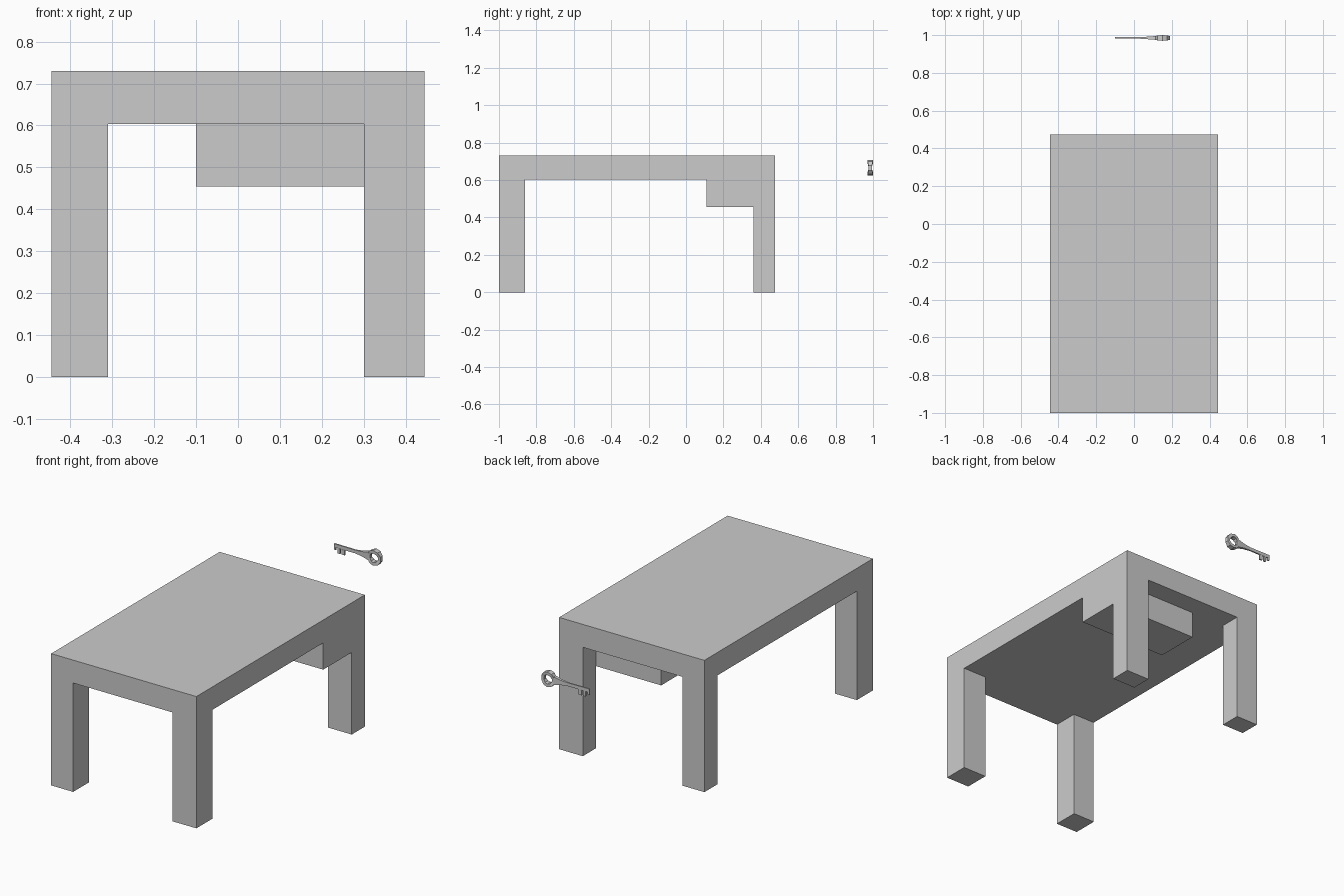
import bpy, bmesh, math

if "Cube" in bpy.data.objects:
    bpy.data.objects.remove(bpy.data.objects["Cube"])


def box(name, x, y, z):
    """Axis-aligned box from (min, max) ranges."""
    bm = bmesh.new()
    bmesh.ops.create_cube(bm, size=1)
    for v in bm.verts:
        v.co = [r[0] if c < 0 else r[1] for c, r in zip(v.co, (x, y, z))]
    return finish(name, bm)


def finish(name, bm):
    bmesh.ops.recalc_face_normals(bm, faces=bm.faces)
    me = bpy.data.meshes.new(name)
    bm.to_mesh(me)
    bm.free()
    ob = bpy.data.objects.new(name, me)
    bpy.context.collection.objects.link(ob)
    return ob


def fuse(base, parts):
    """Union the parts into base so flush faces become one surface."""
    for p in parts:
        mod = base.modifiers.new("union", "BOOLEAN")
        mod.operation, mod.solver, mod.object = "UNION", "EXACT", p
    deps = bpy.context.evaluated_depsgraph_get()
    me = bpy.data.meshes.new_from_object(base.evaluated_get(deps))
    base.modifiers.clear()
    base.data = me
    for p in parts:
        bpy.data.objects.remove(p)
    bm = bmesh.new()
    bm.from_mesh(me)
    bmesh.ops.dissolve_limit(bm, angle_limit=0.001, verts=bm.verts, edges=bm.edges)
    bm.to_mesh(me)
    bm.free()


# Table: slab, four legs and the drawer case below the back right corner
W, FRONT, BACK, UNDER, TOP = 0.445, -1.0, 0.475, 0.603, 0.73
table = box("table", (-W, W), (FRONT, BACK), (UNDER, TOP))
parts = []
for sx, x in (("left", (-W, -0.31)), ("right", (0.30, W))):
    for sy, y in (("front", (FRONT, -0.86)), ("back", (0.36, BACK))):
        parts.append(box(f"{sy}_{sx}_leg", x, y, (0, UNDER)))
parts.append(box("drawer_case", (-0.10, W), (0.11, 0.36), (0.455, UNDER)))
fuse(table, parts)

# Key bow: faceted ring, thicker at its top and bottom
KY, KZ, CX, N = 0.985, 0.665, 0.15, 10
bm = bmesh.new()
rings = []
for i in range(N):
    a = 2 * math.pi * (i + 0.5) / N
    t = 0.007 + 0.008 * abs(math.sin(a))
    rings.append([bm.verts.new((CX + r * math.cos(a), KY + s * t, KZ + r * math.sin(a)))
                  for r, s in ((0.042, -1), (0.042, 1), (0.025, 1), (0.025, -1))])
for i in range(N):
    p, q = rings[i], rings[(i + 1) % N]
    for j in range(4):
        k = (j + 1) % 4
        bm.faces.new((p[j], p[k], q[k], q[j]))
finish("key_bow", bm)

# Key shaft: tapers from the bow to a thin blade (x, half height, half thickness)
bm = bmesh.new()
loops = []
for x, h, t in ((-0.10, 0.010, 0.004), (0.03, 0.009, 0.004),
                (0.075, 0.013, 0.007), (0.114, 0.022, 0.010)):
    loops.append([bm.verts.new((x, KY + sy * t, KZ + sz * h))
                  for sy, sz in ((-1, -1), (1, -1), (1, 1), (-1, 1))])
for p, q in zip(loops, loops[1:]):
    for j in range(4):
        k = (j + 1) % 4
        bm.faces.new((p[j], p[k], q[k], q[j]))
bm.faces.new(loops[0])
bm.faces.new(loops[-1])
finish("key_shaft", bm)

# Key teeth hanging under the blade
for i, (x0, x1, z) in enumerate(((-0.10, -0.088, 0.642), (-0.076, -0.062, 0.627),
                                 (-0.052, -0.034, 0.627))):
    box(f"key_tooth_{i + 1}", (x0, x1), (KY - 0.004, KY + 0.004), (z, KZ - 0.01))
